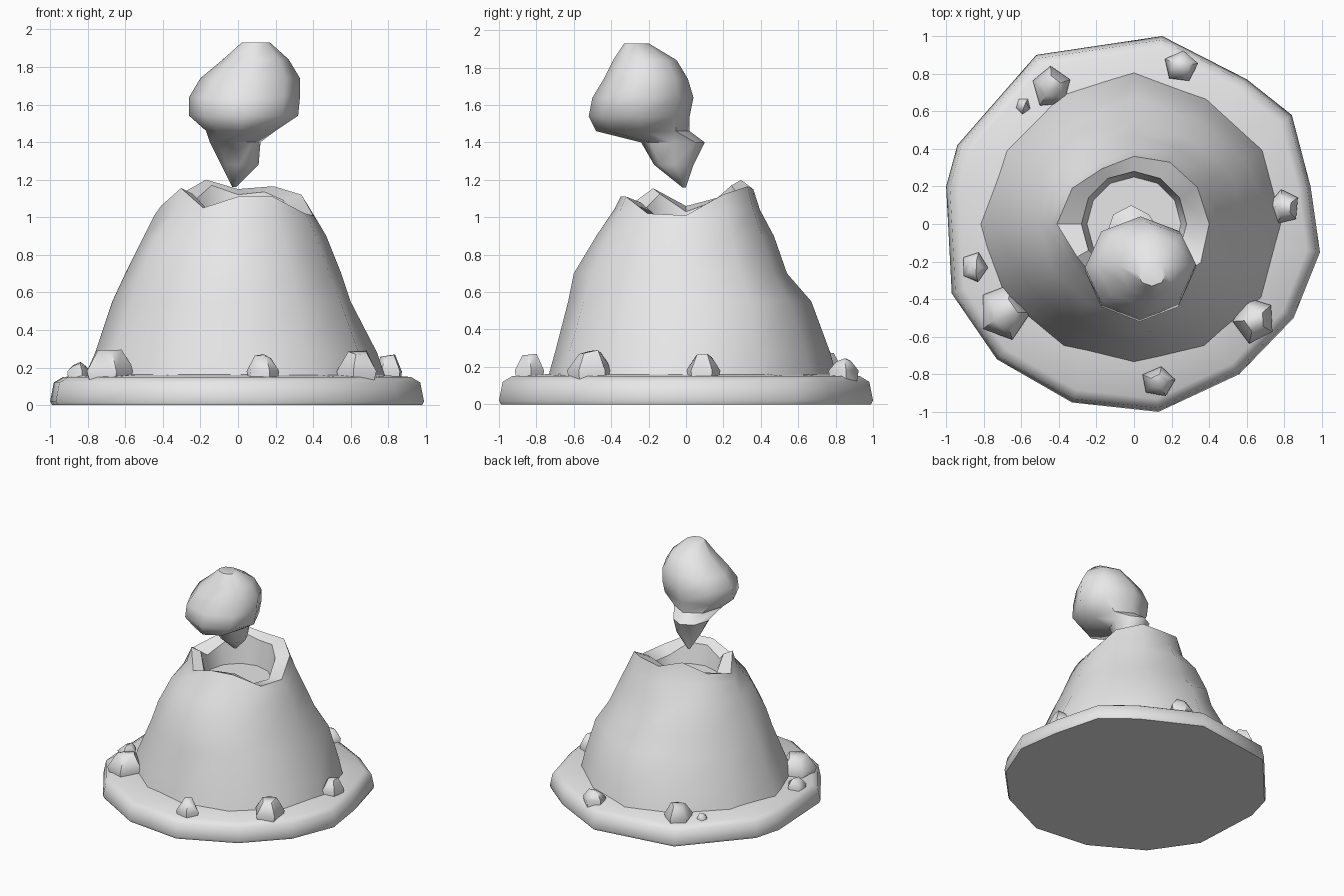
import bpy, bmesh, math, random
from mathutils import Vector, Matrix

if "Cube" in bpy.data.objects:
    bpy.data.objects.remove(bpy.data.objects["Cube"])

random.seed(4)
grey = bpy.data.materials.new("stone_grey")
grey.diffuse_color = (0.8, 0.8, 0.8, 1)
grey.use_nodes = True
grey.node_tree.nodes["Principled BSDF"].inputs["Base Color"].default_value = grey.diffuse_color


def finish(name, bm, angle):
    bmesh.ops.recalc_face_normals(bm, faces=bm.faces)
    me = bpy.data.meshes.new(name)
    bm.to_mesh(me)
    bm.free()
    me.materials.append(grey)
    ob = bpy.data.objects.new(name, me)
    bpy.context.collection.objects.link(ob)
    bpy.ops.object.select_all(action='DESELECT')
    ob.select_set(True)
    bpy.context.view_layer.objects.active = ob
    bpy.ops.object.shade_smooth_by_angle(angle=math.radians(angle))
    return ob


def loft(name, rings, angle):
    """Bridge rings of points and cap both ends."""
    bm = bmesh.new()
    vr = [[bm.verts.new(p) for p in r] for r in rings]
    n = len(vr[0])
    for a, b in zip(vr, vr[1:]):
        for i in range(n):
            j = (i + 1) % n
            bm.faces.new((a[i], a[j], b[j], b[i]))
    bm.faces.new(vr[0][::-1])
    bm.faces.new(vr[-1])
    return finish(name, bm, angle)


# Ground slab: irregular outline with a softened top edge
outline = [(0.99, -0.15), (0.94, 0.2), (0.84, 0.58), (0.6, 0.77), (0.15, 1.0),
           (-0.52, 0.9), (-0.94, 0.42), (-1.0, 0.2), (-0.97, -0.37),
           (-0.73, -0.72), (-0.33, -0.95), (0.13, -1.0), (0.56, -0.8), (0.85, -0.5)]
loft("ground_slab", [[(x * s, y * s, z) for x, y in outline]
                     for s, z in ((0.99, 0), (1.0, 0.02), (0.98, 0.12), (0.93, 0.15), (0.6, 0.17))], 50)

# Volcano cone: one radius per 30 degrees at each height, ragged rim, hollow crater
levels = [
    (0.10, [.80, .80, .78, .82, .80, .80, .84, .80, .76, .75, .76, .80]),
    (0.28, [.74, .76, .74, .77, .76, .74, .76, .76, .72, .70, .72, .74]),
    (0.55, [.60, .68, .64, .67, .62, .64, .67, .65, .63, .63, .63, .63]),
    (0.70, [.55, .58, .54, .54, .58, .57, .60, .60, .59, .60, .58, .56]),
    (0.90, [.47, .49, .47, .47, .49, .50, .50, .50, .49, .48, .48, .48]),
]
rim_z = [1.01, 1.12, 1.165, 1.15, 1.20, 1.11, 1.06, 1.155, 1.05, 1.11, 1.11, 1.02]
rim_r = [.40, .39, .38, .36, .34, .38, .41, .35, .37, .35, .37, .41]


def polar(i, r, z):
    a = math.radians(30 * i)
    return (r * math.cos(a), r * math.sin(a), z)


cone = [[polar(i, r, z) for i, r in enumerate(rs)] for z, rs in levels]
cone.append([polar(i, rim_r[i] + 0.035, min(rim_z[i] - 0.05, 1.04)) for i in range(12)])
cone.append([polar(i, rim_r[i], rim_z[i]) for i in range(12)])
cone.append([polar(i, 0.28, rim_z[i] - 0.03) for i in range(12)])
cone.append([polar(i, 0.25, 0.92) for i in range(12)])
loft("volcano_cone", cone, 45)

# Smoke puff: elliptical rings given by x range, y range and height
smoke = [(-.03, -.01, -.02, .00, 1.16), (-.09, .11, -.17, .04, 1.28),
         (-.15, .12, -.24, .10, 1.40), (-.17, .20, -.48, .02, 1.46),
         (-.26, .32, -.52, .02, 1.54), (-.26, .33, -.50, .04, 1.64),
         (-.20, .33, -.44, .01, 1.74), (-.08, .27, -.39, -.05, 1.84),
         (.02, .17, -.33, -.20, 1.93)]
rings = []
for x0, x1, y0, y1, z in smoke:
    rings.append([((x0 + x1) / 2 + (x1 - x0) / 2 * math.cos(a),
                   (y0 + y1) / 2 + (y1 - y0) / 2 * math.sin(a), z)
                  for a in (math.tau * i / 8 for i in range(8))])
loft("smoke_puff", rings, 50)

# Loose rocks: tapered five-sided lumps (x, y, width x, width y, top height, turn)
rocks = [(-.44, .73, .21, .23, .28, 20), (-.59, .63, .08, .09, .20, 50),
         (.25, .84, .18, .17, .245, 10), (.80, .09, .17, .19, .27, 30),
         (-.85, -.23, .14, .16, .23, 70), (-.69, -.47, .27, .31, .295, 0),
         (.64, -.51, .22, .25, .29, 40), (.13, -.84, .18, .16, .27, 80)]
for k, (x, y, wx, wy, top, turn) in enumerate(rocks):
    bm = bmesh.new()
    for s, z in ((0.85, 0.10), (1.0, 0.18 if top > 0.21 else 0.16), (0.5, top)):
        for i in range(5):
            a = math.radians(turn + 72 * i)
            zz = z + (random.uniform(-0.025, 0) if z == top and i else 0)
            bm.verts.new((x + s * wx * 0.53 * math.cos(a) * random.uniform(.9, 1),
                          y + s * wy * 0.53 * math.sin(a) * random.uniform(.9, 1), zz))
    bmesh.ops.convex_hull(bm, input=bm.verts[:])
    finish("rock_%d" % (k + 1), bm, 50)
